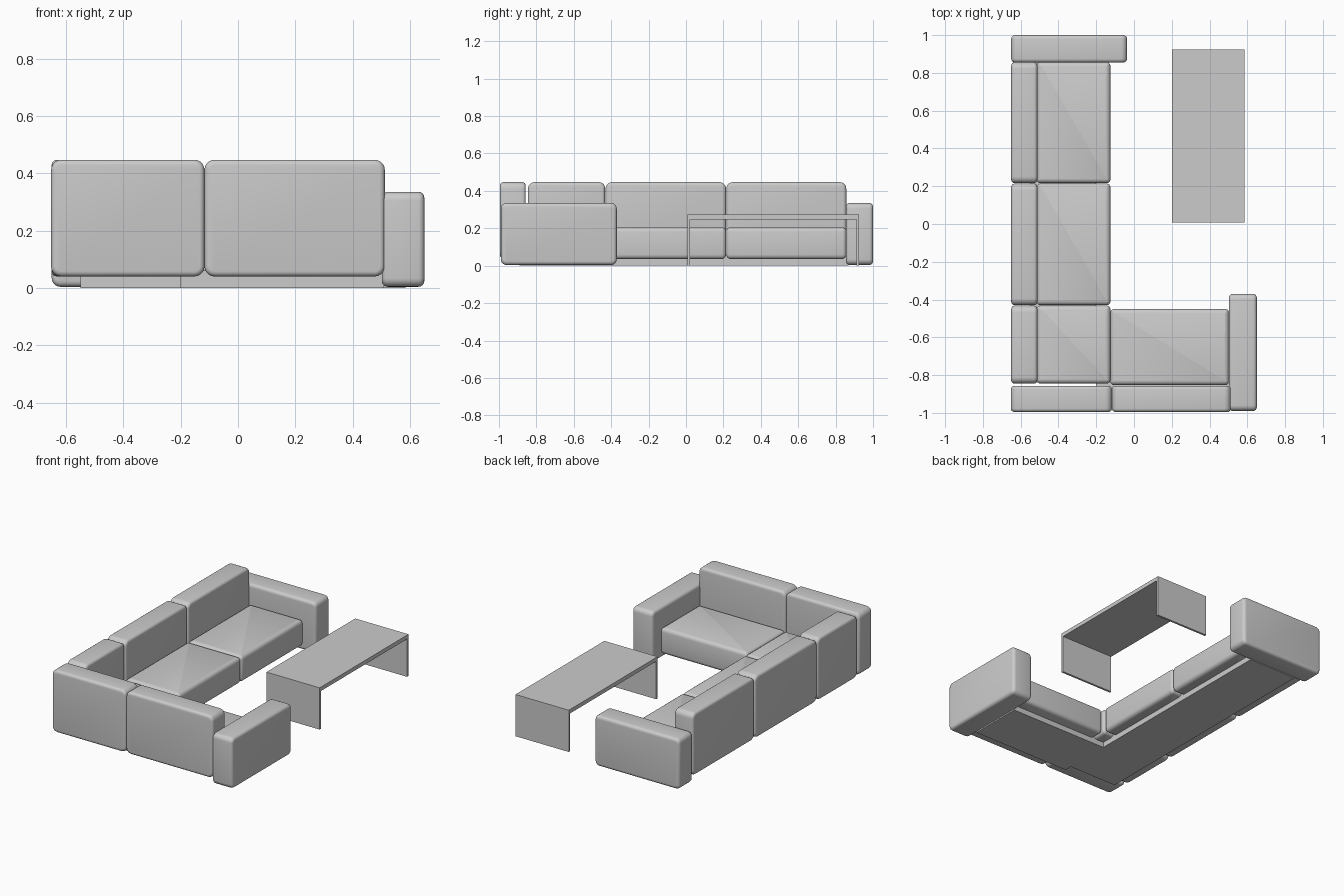
import bpy
import bmesh
import math

cube = bpy.data.objects.get("Cube")
if cube:
    bpy.data.objects.remove(cube, do_unlink=True)

grey = bpy.data.materials.new("grey")
grey.use_nodes = True
colour = (0.6, 0.6, 0.6, 1)
grey.diffuse_color = colour
grey.node_tree.nodes["Principled BSDF"].inputs["Base Color"].default_value = colour


def block(name, x, y, z, thin=None, corner=0.035, rim=0.018):
    """Box between ranges; a cushion is rounded around its thin axis, then along its rims."""
    bm = bmesh.new()
    bmesh.ops.create_cube(bm, size=1)
    for v in bm.verts:
        for i, (low, high) in enumerate((x, y, z)):
            v.co[i] = high if v.co[i] > 0 else low
    if thin is not None:
        outline = [e for e in bm.edges
                   if abs((e.verts[0].co - e.verts[1].co)[thin]) > 0.001]
        bmesh.ops.bevel(bm, geom=outline, offset=corner, segments=5,
                        profile=0.5, affect='EDGES')
        rims = [e for e in bm.edges
                if abs((e.verts[0].co - e.verts[1].co)[thin]) < 0.0001]
        bmesh.ops.bevel(bm, geom=rims, offset=rim, segments=4,
                        profile=0.5, affect='EDGES')
    bmesh.ops.recalc_face_normals(bm, faces=bm.faces)
    mesh = bpy.data.meshes.new(name)
    bm.to_mesh(mesh)
    bm.free()
    mesh.materials.append(grey)
    obj = bpy.data.objects.new(name, mesh)
    bpy.context.collection.objects.link(obj)
    if thin is not None:
        bpy.ops.object.select_all(action='DESELECT')
        obj.select_set(True)
        bpy.context.view_layer.objects.active = obj
        bpy.ops.object.shade_smooth_by_angle(angle=math.radians(40))


X, Y, Z = 0, 1, 2
back_z = (0.04, 0.447)
seat_z = (0.035, 0.207)
arm_z = (0.004, 0.335)

# Long side: three seats with a back cushion behind each
sections = {"corner": (-0.845, -0.432), "middle": (-0.43, 0.214),
            "end": (0.216, 0.857)}
for label, span in sections.items():
    block(label + "_back_cushion", (-0.65, -0.512), span, back_z, X)
    block(label + "_seat", (-0.514, -0.125), span, seat_z, Z, 0.02, 0.025)

# Short side: one seat and two back cushions
block("short_side_seat", (-0.125, 0.503), (-0.853, -0.45), seat_z, Z, 0.02, 0.025)
block("corner_front_back_cushion", (-0.652, -0.117), (-0.995, -0.857), back_z, Y)
block("short_side_back_cushion", (-0.117, 0.512), (-0.995, -0.857), back_z, Y)

# Armrests at both ends
block("short_side_armrest", (0.502, 0.65), (-0.99, -0.37), arm_z, X, 0.03, 0.02)
block("long_side_armrest", (-0.65, -0.037), (0.855, 1.0), arm_z, Y, 0.03, 0.02)

# Recessed plinths
base_z = (0, 0.06)
block("corner_plinth", (-0.55, -0.2), (-0.84, -0.53), base_z)
block("long_side_plinth", (-0.55, -0.2), (-0.53, 0.87), base_z)
block("short_side_plinth", (-0.2, 0.51), (-0.89, -0.53), base_z)

# Coffee table: a slab on two panel legs
table_x = (0.2, 0.585)
block("table_top", table_x, (0.008, 0.925), (0.247, 0.273))
block("table_front_leg", table_x, (0.008, 0.022), (0, 0.247))
block("table_back_leg", table_x, (0.911, 0.925), (0, 0.247))
